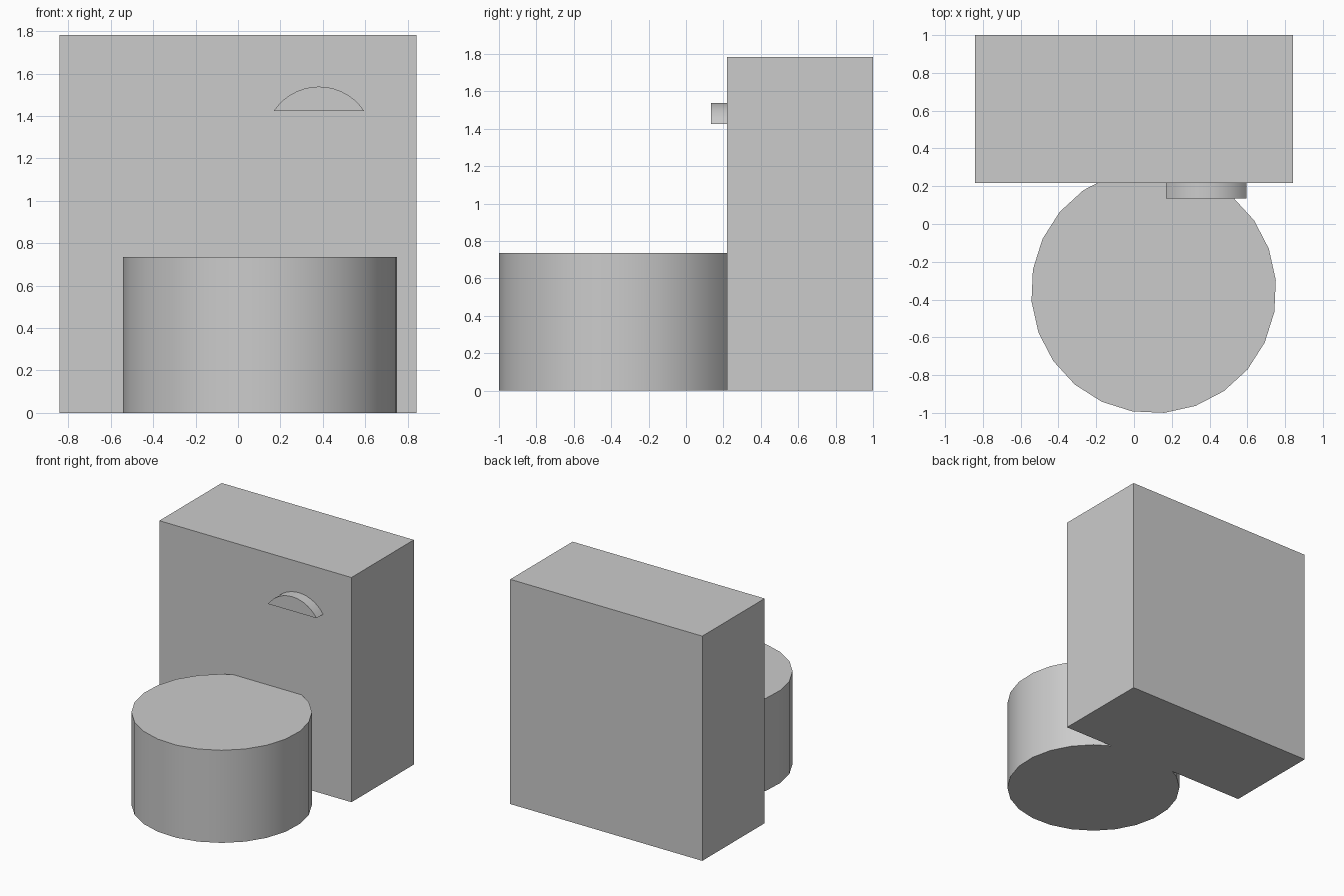
import bpy, bmesh, math
from mathutils import Vector

if "Cube" in bpy.data.objects:
    bpy.data.objects.remove(bpy.data.objects["Cube"])

grey = bpy.data.materials.new("plain grey")
grey.diffuse_color = (0.6, 0.6, 0.6, 1)
grey.use_nodes = True
grey.node_tree.nodes["Principled BSDF"].inputs["Base Color"].default_value = grey.diffuse_color

FRONT = 0.218  # front plane of the cabinet


def prism(name, points, offset, cut_y=None):
    """Extrude a closed 3D outline by offset; optionally drop what lies behind cut_y."""
    bm = bmesh.new()
    face = bm.faces.new([bm.verts.new(p) for p in points])
    ext = bmesh.ops.extrude_face_region(bm, geom=[face], use_keep_orig=True)
    moved = [v for v in ext["geom"] if isinstance(v, bmesh.types.BMVert)]
    bmesh.ops.translate(bm, verts=moved, vec=Vector(offset))
    bmesh.ops.recalc_face_normals(bm, faces=bm.faces[:])
    if cut_y is not None:
        bmesh.ops.bisect_plane(bm, geom=bm.verts[:] + bm.edges[:] + bm.faces[:],
                               plane_co=(0, cut_y, 0), plane_no=(0, 1, 0),
                               clear_outer=True)
    mesh = bpy.data.meshes.new(name)
    bm.to_mesh(mesh)
    bm.free()
    mesh.materials.append(grey)
    obj = bpy.data.objects.new(name, mesh)
    bpy.context.collection.objects.link(obj)
    return obj


def smooth(obj):
    bpy.ops.object.select_all(action='DESELECT')
    obj.select_set(True)
    bpy.context.view_layer.objects.active = obj
    bpy.ops.object.shade_smooth_by_angle(angle=math.radians(30))


# Tall rectangular cabinet
prism("cabinet", [(-0.843, FRONT, 0), (0.843, FRONT, 0),
                  (0.843, 1, 0), (-0.843, 1, 0)], (0, 0, 1.783))

# Round drum, 24 sides, trimmed flush with the cabinet front
angles = [math.radians(5 + 15 * i) for i in range(24)]
drum = prism("drum", [(0.104 + 0.649 * math.cos(a), -0.353 + 0.649 * math.sin(a), 0)
                      for a in angles], (0, 0, 0.735), FRONT)
smooth(drum)

# Half-moon handle: a circle segment standing out from the cabinet front
half, rise = 0.2125, 0.114
radius = (half ** 2 + rise ** 2) / (2 * rise)
sweep = math.asin(half / radius)
arc = [sweep * (1 - 2 * i / 14) for i in range(15)]
handle = prism("handle", [(0.382 + radius * math.sin(a), 0.135,
                           1.539 - radius + radius * math.cos(a)) for a in arc],
               (0, FRONT - 0.135, 0))
smooth(handle)
